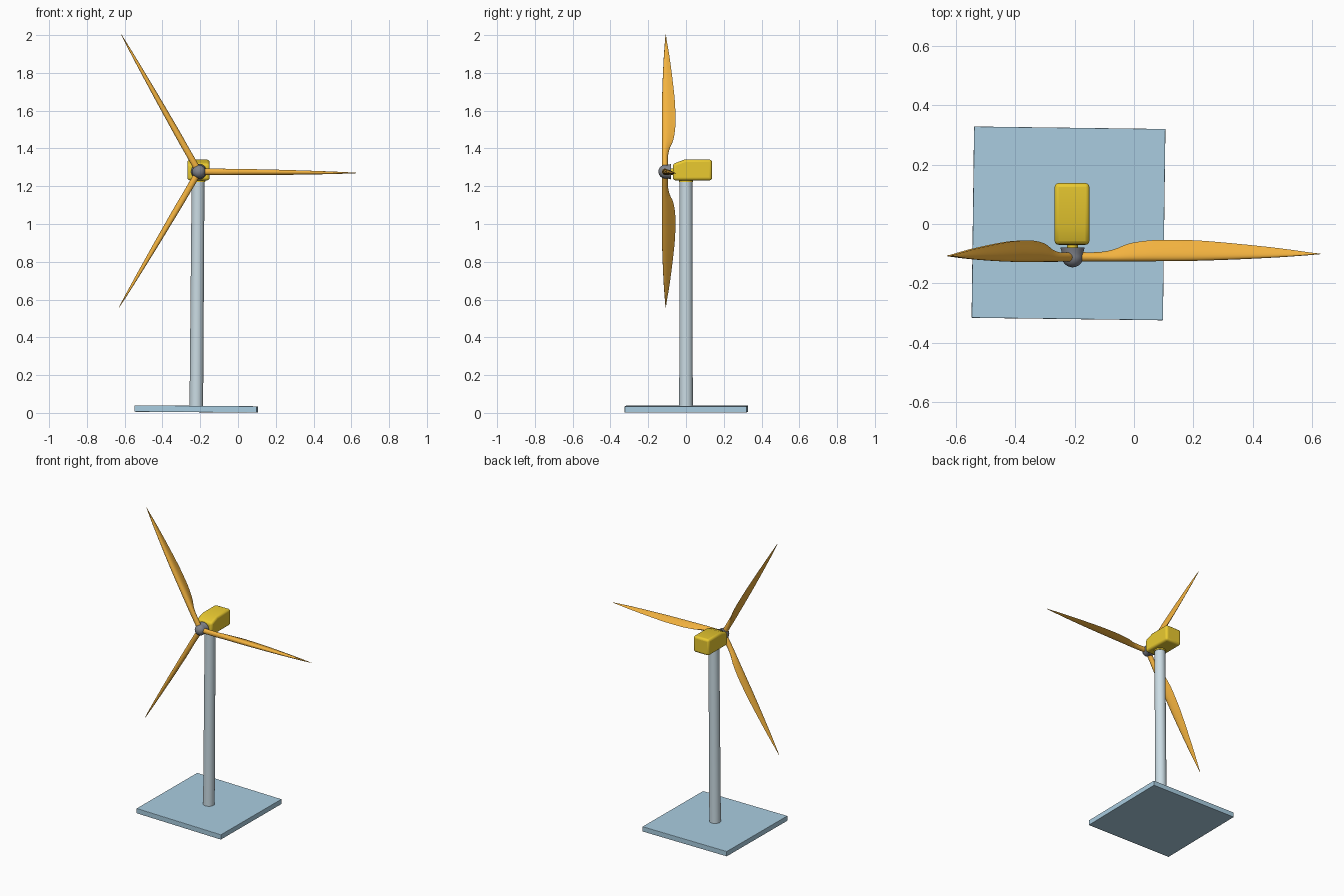
import bpy, bmesh, math
from mathutils import Matrix, Vector

if "Cube" in bpy.data.objects:
    bpy.data.objects.remove(bpy.data.objects["Cube"])


def material(name, rgb):
    m = bpy.data.materials.new(name)
    m.diffuse_color = (*rgb, 1)
    m.use_nodes = True
    m.node_tree.nodes["Principled BSDF"].inputs["Base Color"].default_value = m.diffuse_color
    return m


BASE = material("base_blue", (0.40, 0.61, 0.75))
TOWER = material("tower_grey", (0.60, 0.72, 0.78))
YELLOW = material("housing_yellow", (0.82, 0.59, 0.03))
ORANGE = material("blade_orange", (0.90, 0.45, 0.05))
DARK = material("hub_dark", (0.22, 0.23, 0.26))


def finish(name, bm, mat, matrix, bevel=0, segments=2, smooth=True):
    bmesh.ops.recalc_face_normals(bm, faces=bm.faces[:])
    me = bpy.data.meshes.new(name)
    bm.to_mesh(me)
    bm.free()
    me.transform(matrix)
    me.materials.append(mat)
    ob = bpy.data.objects.new(name, me)
    bpy.context.collection.objects.link(ob)
    if bevel:
        b = ob.modifiers.new("bevel", "BEVEL")
        b.width, b.segments = bevel, segments
    if smooth:
        bpy.ops.object.select_all(action="DESELECT")
        ob.select_set(True)
        bpy.context.view_layer.objects.active = ob
        bpy.ops.object.shade_smooth_by_angle(angle=math.radians(35))
    return ob


def loft(rings):
    """Skin a list of closed rings and cap both ends."""
    bm = bmesh.new()
    loops = [[bm.verts.new(p) for p in ring] for ring in rings]
    n = len(loops[0])
    for a, b in zip(loops, loops[1:]):
        for i in range(n):
            bm.faces.new((a[i], a[(i + 1) % n], b[(i + 1) % n], b[i]))
    bm.faces.new(loops[0])
    bm.faces.new(loops[-1])
    return bm


def lathe(profile, n=40):
    """Revolve (radius, height) points round z."""
    return loft([[(r * math.cos(2 * math.pi * i / n), r * math.sin(2 * math.pi * i / n), h)
                  for i in range(n)] for r, h in profile])


# Base and tower lean very slightly to the right
lean = Matrix.Translation((-0.221, 0, 0)) @ Matrix.Rotation(math.radians(0.45), 4, "Y")
spin = Matrix.Rotation(math.radians(-0.75), 4, "Z")

bm = bmesh.new()
bmesh.ops.create_cube(bm, size=1, matrix=Matrix.Translation((0, 0.002, 0.0205))
                      @ Matrix.Diagonal((0.645, 0.645, 0.034, 1)))
finish("base_plate", bm, BASE, lean @ spin, bevel=0.002, smooth=False)
finish("tower", lathe([(0.036, 0.03), (0.034, 1.225)]), TOWER, lean)
finish("yaw_collar", lathe([(0.038, 1.222), (0.038, 1.24)]), YELLOW, lean)

# Nacelle: side profile with a sloped front roof, extruded across x
side = [(-0.07, 1.231), (0.138, 1.231), (0.138, 1.341), (-0.008, 1.341), (-0.07, 1.318)]
bm = loft([[(x, y, z) for y, z in side] for x in (-0.268, -0.15)])
finish("nacelle", bm, YELLOW, Matrix(), bevel=0.014, segments=3)

# Rotor frame: local origin at the hub centre, axis along y
rotor = (Matrix.Translation((-0.207, -0.110, 1.277))
         @ Matrix.Rotation(math.radians(0.3), 4, "Z"))
axis = rotor @ Matrix.Rotation(math.radians(-90), 4, "X")   # lathe z -> +y

finish("rotor_shaft", lathe([(0.018, 0.0), (0.018, 0.06)], 24), YELLOW, axis)

# Hub: round nose flaring to a flat back
nose = [(0.036 * math.sin(math.radians(a)), -0.036 * math.cos(math.radians(a)))
        for a in range(3, 94, 10)]
finish("hub", lathe(nose + [(0.036, 0.012), (0.041, 0.031)]), DARK, axis)

# Blade stations: radius, front edge y, rear edge y, thickness, teardrop amount
stations = [
    (0.015, -0.017, 0.015, 0.034, 0.0),
    (0.09, -0.017, 0.015, 0.034, 0.1),
    (0.14, -0.017, 0.024, 0.034, 0.4),
    (0.19, -0.017, 0.043, 0.033, 0.7),
    (0.257, -0.017, 0.053, 0.032, 0.8),
    (0.325, -0.017, 0.055, 0.030, 0.8),
    (0.426, -0.016, 0.052, 0.027, 0.8),
    (0.56, -0.012, 0.040, 0.021, 0.8),
    (0.694, -0.006, 0.025, 0.014, 0.8),
    (0.80, 0.001, 0.010, 0.006, 0.8),
    (0.835, 0.004, 0.006, 0.002, 0.8),
]


def catmull(p0, p1, p2, p3, t):
    return [0.5 * (2 * b + (c - a) * t + (2 * a - 5 * b + 4 * c - d) * t * t
                   + (3 * b - a - 3 * c + d) * t ** 3) for a, b, c, d in zip(p0, p1, p2, p3)]


def blade_ring(s, n=28):
    r, front, rear, thick, k = s
    mid, half = (front + rear) / 2, (rear - front) / 2
    ring = []
    for i in range(n):
        a = 2 * math.pi * i / n
        y = mid + half * math.cos(a)
        z = thick / 2 * math.sin(a) * (1 - k * math.cos(a)) / (1 + 0.25 * k)
        ring.append((r, y, z - 0.12 * k * y))
    return ring


padded = [stations[0]] + stations + [stations[-1]]
smooth_stations = [catmull(*padded[i:i + 4], j / 4)
                   for i in range(len(stations) - 1) for j in range(4)] + [stations[-1]]

# Three blades, 120 degrees apart
for k in range(3):
    turn = Matrix.Rotation(math.radians(0.45 - 120 * k), 4, "Y")
    finish(f"blade_{k + 1}", loft([blade_ring(s) for s in smooth_stations]),
           ORANGE, rotor @ turn)
